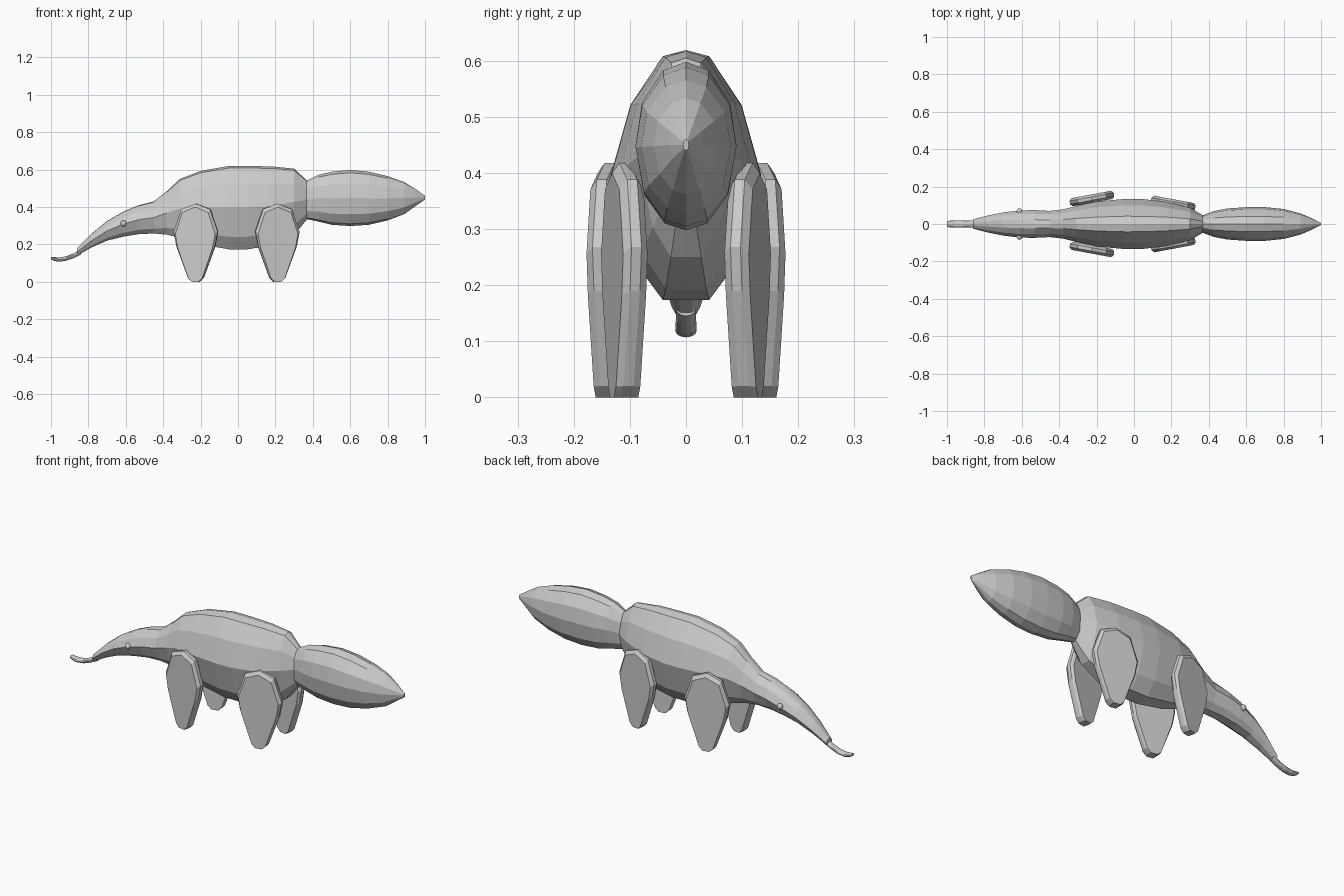
import bpy, bmesh
from math import radians, sin, cos, pi
from mathutils import Matrix

if "Cube" in bpy.data.objects:
    bpy.data.objects.remove(bpy.data.objects["Cube"])


def finish(bm, name):
    bmesh.ops.recalc_face_normals(bm, faces=bm.faces)
    mesh = bpy.data.meshes.new(name)
    bm.to_mesh(mesh)
    bm.free()
    ob = bpy.data.objects.new(name, mesh)
    bpy.context.collection.objects.link(ob)
    return ob


def skin(bm, rings):
    """Bridge equal-length closed rings of points and cap both ends."""
    rows = [[bm.verts.new(p) for p in ring] for ring in rings]
    n = len(rows[0])
    for a, b in zip(rows, rows[1:]):
        for i in range(n):
            j = (i + 1) % n
            bm.faces.new((a[i], a[j], b[j], b[i]))
    bm.faces.new(rows[0])
    bm.faces.new(rows[-1])


def loft(name, stations, half):
    """Stations are (x, top, bottom, half width); half is the right side of the section."""
    ring = half + [(-y, z) for y, z in reversed(half) if y > 0]
    bm = bmesh.new()
    skin(bm, [[(x, w * y, (t + b) / 2 + (t - b) / 2 * z) for y, z in ring]
              for x, t, b, w in stations])
    return finish(bm, name)


# Body and head in one long loft
body_section = [(0, 1), (.31, .95), (.74, .56), (1, 0), (.68, -.7), (.31, -1)]
loft("body_and_head", [
    (-.86, .18, .14, .025), (-.78, .26, .185, .046), (-.70, .325, .22, .062),
    (-.61, .377, .242, .073), (-.53, .41, .255, .074), (-.45, .43, .258, .070),
    (-.38, .485, .252, .078), (-.31, .55, .235, .096), (-.20, .593, .20, .12),
    (-.05, .619, .174, .134), (.05, .619, .174, .133), (.18, .617, .193, .117),
    (.30, .605, .25, .087), (.37, .54, .335, .046)], body_section)

# Bushy tail
tail_section = [(0, 1), (.45, .9), (.87, .52), (1, 0), (.83, -.58), (.42, -.92), (0, -1)]
loft("tail", [
    (.365, .54, .335, .046), (.43, .572, .322, .07), (.50, .588, .305, .083),
    (.60, .598, .298, .09), (.70, .588, .305, .09), (.80, .565, .328, .08),
    (.89, .533, .362, .057), (.95, .495, .405, .031), (1.0, .46, .44, .005)], tail_section)

# Tongue
round_section = [(sin(pi * i / 6), cos(pi * i / 6)) for i in range(7)]
loft("tongue", [
    (-.84, .172, .145, .018), (-.88, .152, .126, .018), (-.92, .136, .112, .019),
    (-.96, .130, .107, .019), (-.985, .133, .112, .018), (-1.0, .134, .121, .014)],
    round_section)

# Flat paddle legs with chamfered faces
leg_profile = [(0, .418), (.078, .388), (.12, .268), (.105, .19), (.042, .02), (.02, 0),
               (-.02, 0), (-.042, .02), (-.105, .19), (-.12, .268), (-.078, .388)]
leg_layers = [(-.022, .9, .955), (-.009, 1, 1), (.009, 1, 1), (.022, .9, .955)]
for label, x, y, yaw in (("front_leg", -.225, .136, 10.5), ("hind_leg", .21, .11, -10.5)):
    for side, s in (("left", -1), ("right", 1)):
        bm = bmesh.new()
        skin(bm, [[(px * kx, d, .005 + (pz - .005) * kz) for px, pz in leg_profile]
                  for d, kx, kz in leg_layers])
        leg = finish(bm, f"{label}_{side}")
        leg.location = (x, s * y, 0)
        leg.rotation_euler.z = radians(s * yaw)

# Eyes
for side, s in (("left", -1), ("right", 1)):
    bm = bmesh.new()
    bmesh.ops.create_uvsphere(bm, u_segments=12, v_segments=8, radius=.016,
                              matrix=Matrix.Translation((-.612, s * .068, .312)))
    eye = finish(bm, f"eye_{side}")
    for p in eye.data.polygons:
        p.use_smooth = True
